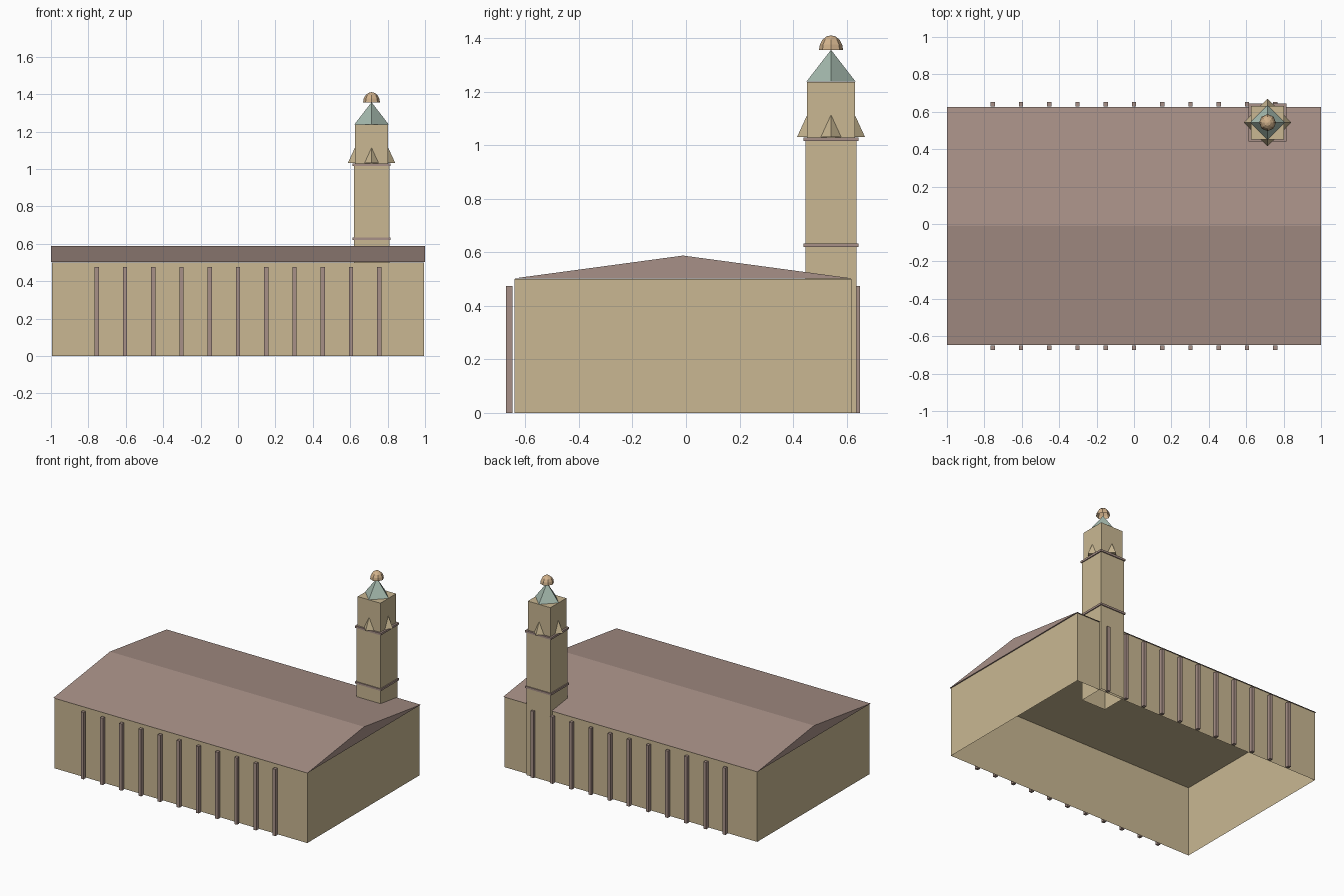
import bpy
import bmesh
from math import pi, cos, sin
from mathutils import Matrix, Vector

default = bpy.data.objects.get("Cube")
if default:
    bpy.data.objects.remove(default, do_unlink=True)


def material(name, srgb):
    color = [(c / 255) ** 2.2 for c in srgb] + [1]
    mat = bpy.data.materials.new(name)
    mat.use_nodes = True
    mat.diffuse_color = color
    mat.node_tree.nodes["Principled BSDF"].inputs["Base Color"].default_value = color
    return mat


STONE = material("sandstone", (200, 182, 145))
MAUVE = material("mauve tile", (166, 143, 134))
COPPER = material("pale copper", (164, 185, 173))
GOLD = material("warm gold", (208, 176, 138))


def finish(bm, name, mat):
    mesh = bpy.data.meshes.new(name)
    bm.to_mesh(mesh)
    bm.free()
    mesh.materials.append(mat)
    obj = bpy.data.objects.new(name, mesh)
    bpy.context.collection.objects.link(obj)
    return obj


def box(name, mat, center, half, z0, z1, open_bottom=False):
    bm = bmesh.new()
    size = (2 * half[0], 2 * half[1], z1 - z0)
    place = Matrix.Translation((center[0], center[1], (z0 + z1) / 2)) @ Matrix.Diagonal((*size, 1))
    bmesh.ops.create_cube(bm, size=1, matrix=place)
    if open_bottom:
        bm.normal_update()
        under = [f for f in bm.faces if f.normal.z < -0.5]
        bmesh.ops.delete(bm, geom=under, context='FACES')
    return finish(bm, name, mat)


def spike(name, mat, center, radius, z0, z1):
    # Four-sided pyramid with its corners on the axes
    bm = bmesh.new()
    base = [bm.verts.new((center[0] + radius * cos(i * pi / 2),
                          center[1] + radius * sin(i * pi / 2), z0)) for i in range(4)]
    tip = bm.verts.new((*center, z1))
    bm.faces.new(base[::-1])
    for i in range(4):
        bm.faces.new((base[i], base[(i + 1) % 4], tip))
    return finish(bm, name, mat)


# Hall walls, open underneath, with a flat ceiling
HALL_Y = -0.011
EAVE = 0.5
box("hall_walls", STONE, (0, HALL_Y), (0.994, 0.63), 0, EAVE, open_bottom=True)

# Gabled roof
bm = bmesh.new()
profile = [(-0.637, EAVE + 0.002), (0.637, EAVE + 0.002), (0, 0.588)]
gable = bm.faces.new([bm.verts.new((-1, HALL_Y + y, z)) for y, z in profile])
side = bmesh.ops.extrude_face_region(bm, geom=[gable])
bmesh.ops.translate(bm, vec=Vector((2, 0, 0)),
                    verts=[v for v in side["geom"] if isinstance(v, bmesh.types.BMVert)])
bmesh.ops.recalc_face_normals(bm, faces=bm.faces)
finish(bm, "gabled_roof", MAUVE)

# Pilasters along both long walls
for label, sign in (("front", -1), ("back", 1)):
    for i in range(11):
        box(f"{label}_pilaster_{i + 1}", MAUVE, ((i - 5) * 0.151, HALL_Y + sign * 0.65),
            (0.011, 0.012), 0, 0.475)

# Tower shaft, bands and belfry
TOWER = (0.714, 0.542)
box("tower_shaft", STONE, TOWER, (0.095, 0.095), 0, 1.025, open_bottom=True)
for name, z in (("lower_band", 0.62), ("upper_band", 1.016)):
    box(name, MAUVE, TOWER, (0.102, 0.102), z, z + 0.014)
box("belfry", STONE, TOWER, (0.089, 0.089), 1.03, 1.237)

# Small gablets centred on each belfry wall
for i in range(4):
    spot = (TOWER[0] + 0.089 * cos(i * pi / 2), TOWER[1] + 0.089 * sin(i * pi / 2))
    spike(f"belfry_gablet_{i + 1}", STONE, spot, 0.038, 1.031, 1.114)

# Spire and faceted dome finial
spike("spire", COPPER, TOWER, 0.092, 1.238, 1.357)
bm = bmesh.new()
bmesh.ops.create_uvsphere(bm, u_segments=8, v_segments=8, radius=1)
bmesh.ops.delete(bm, geom=[v for v in bm.verts if v.co.z < -0.01], context='VERTS')
bmesh.ops.transform(bm, verts=bm.verts, matrix=Matrix.Translation((*TOWER, 1.356))
                    @ Matrix.Diagonal((0.045, 0.045, 0.055, 1)))
finish(bm, "dome_finial", GOLD)
